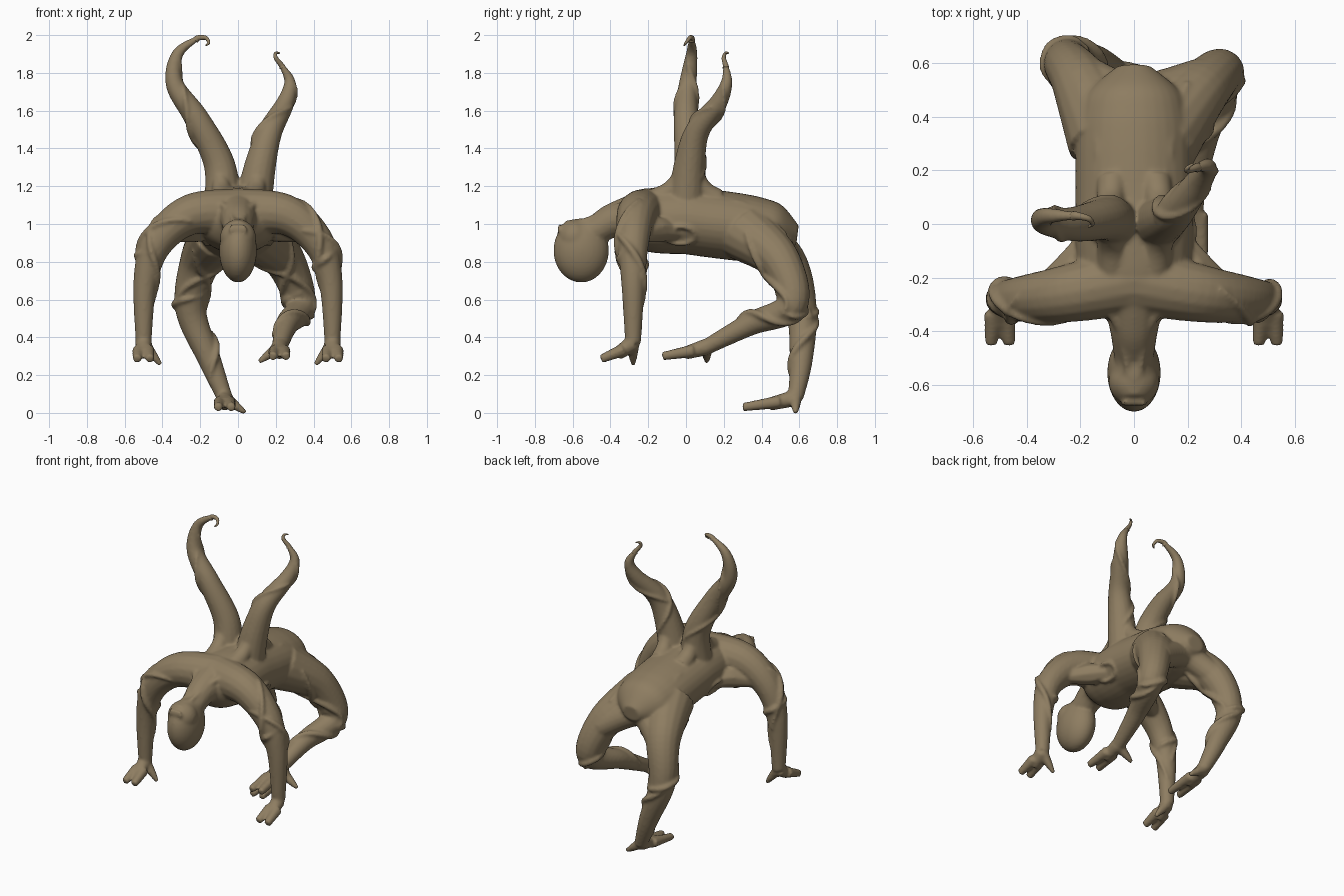
import bpy, bmesh, math
from mathutils import Vector

if "Cube" in bpy.data.objects:
    bpy.data.objects.remove(bpy.data.objects["Cube"], do_unlink=True)

skin = bpy.data.materials.new("olive brown skin")
skin.use_nodes = True
skin.diffuse_color = (0.27, 0.205, 0.12, 1)
shader = skin.node_tree.nodes["Principled BSDF"]
shader.inputs["Base Color"].default_value = skin.diffuse_color


def spline(points, steps=8):
    """Smooth path through points; every value of a point is interpolated."""
    padded = [points[0], *points, points[-1]]
    path = []
    for before, start, end, after in zip(padded, padded[1:], padded[2:], padded[3:]):
        for i in range(steps):
            t = i / steps
            path.append([start_v + t * (end_v - before_v) / 2
                         + t * t * (before_v - 2.5 * start_v + 2 * end_v - after_v / 2)
                         + t ** 3 * (after_v - before_v + 3 * (start_v - end_v)) / 2
                         for before_v, start_v, end_v, after_v
                         in zip(before, start, end, after)])
    return path + [list(points[-1])]


def frames(path):
    """Position, two cross directions and the radii along a path."""
    across = Vector((1, 0, 0))
    for i, point in enumerate(path):
        previous, following = path[max(i - 1, 0)], path[min(i + 1, len(path) - 1)]
        along = (Vector(following[:3]) - Vector(previous[:3])).normalized()
        if abs(across.dot(along)) > 0.95:
            across = along.orthogonal()
        across = (across - along * across.dot(along)).normalized()
        yield Vector(point[:3]), across, along.cross(across), point[3:]


def around(centre, across, upward, angle, width, height):
    return centre + across * math.cos(angle) * width + upward * math.sin(angle) * height


def tube(bm, points, sides=16):
    """Skin a path; each point holds a position and one or two radii."""
    rings = []
    for centre, across, upward, radii in frames(spline(points)):
        rings.append([bm.verts.new(around(centre, across, upward, math.tau * k / sides,
                                          radii[0], radii[-1])) for k in range(sides)])
    for lower, upper in zip(rings, rings[1:]):
        for k in range(sides):
            n = (k + 1) % sides
            bm.faces.new((lower[k], lower[n], upper[n], upper[k]))
    bm.faces.new(rings[0][::-1])
    bm.faces.new(rings[-1])


def taper(positions, start, end, power=1.0):
    """Give a list of positions a radius that shrinks by rule."""
    last = len(positions) - 1
    return [(*p, start + (end - start) * (i / last) ** power)
            for i, p in enumerate(positions)]


def cord(bm, positions, thickness):
    """A sinew that is thickest in the middle."""
    last = len(positions) - 1
    tube(bm, [(*p, thickness * (0.4 + 0.6 * math.sin(math.pi * i / last)))
              for i, p in enumerate(positions)], sides=8)


def coil(bm, limb, start, end, turns, phase, thickness=0.02):
    """A sinew wound over the surface of a limb, between two fractions of it."""
    path = list(frames(spline(limb)))
    path = path[int(start * len(path)):int(end * len(path))]
    cord(bm, [around(centre, across, upward, phase + math.tau * turns * i / len(path),
                     radii[0], radii[-1])
              for i, (centre, across, upward, radii) in enumerate(path)], thickness)


def ball(bm, centre, size):
    made = bmesh.ops.create_uvsphere(bm, u_segments=28, v_segments=18, radius=1)["verts"]
    bmesh.ops.scale(bm, vec=size, verts=made)
    bmesh.ops.translate(bm, vec=centre, verts=made)


def extremity(bm, wrist, reach, drop, inward):
    """A palm or sole with two blunt digits and one pointed inward spur."""
    wrist = Vector(wrist)
    knuckle = wrist + Vector((0, -reach / 2, -drop * 0.7))
    tube(bm, taper([wrist, wrist.lerp(knuckle, 0.5), knuckle], 0.045, 0.035))
    for side in (-1, 1):
        tip = wrist + Vector((side * 0.035, -reach, -drop))
        base = wrist.lerp(knuckle, 0.6) + Vector((side * 0.025, 0, 0))
        tube(bm, taper([base, base.lerp(tip, 0.5), tip], 0.034, 0.023))
    spur = wrist + Vector((inward, 0, -drop - 0.03))
    tube(bm, taper([wrist, wrist.lerp(spur, 0.6), spur], 0.035, 0.012))


def finish(name, bm):
    bmesh.ops.recalc_face_normals(bm, faces=bm.faces)
    mesh = bpy.data.meshes.new(name)
    bm.to_mesh(mesh)
    bm.free()
    mesh.materials.append(skin)
    mesh.shade_smooth()
    part = bpy.data.objects.new(name, mesh)
    bpy.context.collection.objects.link(part)
    return part


bm = bmesh.new()

# Torso as a blunt barrel that sinks towards the hips
torso = []
for i in range(11):
    s = (i - 5) / 5.1
    fullness = math.sqrt(1 - s ** 4)
    y = 0.1 + s / 2
    torso.append((0, y, 1.02 - 0.13 * max(y, 0), 0.22 * fullness, 0.18 * fullness))
tube(bm, torso, sides=32)

# Neck, hanging head and its brow creases
tube(bm, taper([(0, -0.2, 1.05), (0, -0.38, 1.02), (0, -0.5, 0.96), (0, -0.64, 0.96)],
               0.14, 0.06, power=0.5))
ball(bm, (0, -0.555, 0.86), (0.1, 0.147, 0.17))
ball(bm, (0, -0.59, 0.93), (0.095, 0.09, 0.095))
for i in range(-2, 3):
    cord(bm, [(i * 0.018, -0.67, z) for z in (0.95, 0.97, 1)], 0.012)

# Arms meeting across the shoulders, hands, webs, flank hollows and back ridges
for side in (-1, 1):
    arm = taper([(0, -0.21, 1.06), (side * 0.25, -0.26, 1.05), (side * 0.42, -0.28, 0.91),
                 (side * 0.49, -0.28, 0.7), (side * 0.5, -0.28, 0.37)], 0.13, 0.042)
    tube(bm, arm)
    coil(bm, arm, 0.3, 0.8, 0.6, 0.5)
    coil(bm, arm, 0.4, 0.9, -0.7, 2.5)
    coil(bm, arm, 0.6, 0.75, 1, 1)
    extremity(bm, arm[-1][:3], 0.17, 0.085, side * -0.09)
    cord(bm, [(side * 0.38, -0.25, 0.93), (side * 0.22, -0.15, 0.97), (side * 0.15, 0, 0.95)], 0.07)
    cord(bm, [(side * 0.02, -0.6, 1), (side * 0.05, -0.4, 1.07), (side * 0.15, -0.25, 1.16)], 0.02)
    hollow = Vector((side * 0.195, -0.03, 0.94))
    tube(bm, [(*around(hollow, Vector((0, 1, 0)), Vector((side * 0.6, 0, 1)),
                       math.tau * k / 10, 0.08, 0.045), 0.014) for k in range(11)], sides=8)
    cord(bm, [(side * 0.15, 0.1, 1.1), (side * 0.13, 0.3, 1.1), (side * 0.2, 0.53, 0.95)], 0.025)

# Standing leg and raised leg with their feet, joined by skin behind the hips
standing = [(-0.1, 0.32, 0.95), (-0.2, 0.53, 0.8), (-0.25, 0.61, 0.55),
            (-0.15, 0.61, 0.28), (-0.07, 0.58, 0.08)]
raised = [(0.1, 0.32, 0.95), (0.25, 0.5, 0.8), (0.33, 0.56, 0.57),
          (0.26, 0.34, 0.47), (0.22, 0.11, 0.35)]
for joints, reach, inward in ((standing, 0.28, 0.11), (raised, 0.235, -0.11)):
    leg = taper(joints, 0.155, 0.042, power=0.65)
    tube(bm, leg)
    for start, end, turns, phase in ((0.1, 0.5, 0.5, 0), (0.1, 0.6, -0.5, 2.5),
                                     (0.4, 0.6, 1, 1), (0.5, 0.9, 0.9, 4)):
        coil(bm, leg, start, end, turns, phase)
    extremity(bm, joints[-1], reach, 0.05, inward)
tube(bm, [(*p, 0.08) for p in ((-0.2, 0.56, 0.78), (0, 0.48, 0.9), (0.25, 0.54, 0.78))])

# Tentacles with wound sinews and roots flaring along the spine
tall = [(-0.08, 0, 1.1), (-0.1, 0.02, 1.32), (-0.22, 0, 1.56),
        (-0.335, 0.01, 1.74), (-0.32, 0.03, 1.9), (-0.21, 0.03, 1.985)]
short = [(0.08, 0, 1.1), (0.12, 0.02, 1.32), (0.17, 0.06, 1.49),
         (0.25, 0.17, 1.64), (0.275, 0.215, 1.75), (0.23, 0.21, 1.84)]
for joints in (tall, short):
    tentacle = taper(joints, 0.1, 0.014)
    tube(bm, tentacle)
    coil(bm, tentacle, 0.15, 0.6, 0.8, 1, thickness=0.016)
    coil(bm, tentacle, 0.3, 0.8, -0.7, 3.5, thickness=0.014)
    foot, top = Vector(joints[0]), Vector(joints[1])
    for y in (-0.16, 0.16):
        root = foot + Vector((0, y, 0.03))
        tube(bm, taper([root, foot.lerp(top, 0.4) + Vector((0, y / 2, 0)), top], 0.06, 0.04))

# Blend everything into one continuous skin
body = finish("body", bm)
blend = body.modifiers.new("blend", "REMESH")
blend.mode = "VOXEL"
blend.voxel_size = 0.009
blend.use_smooth_shade = True
soften = body.modifiers.new("soften", "SMOOTH")
soften.iterations = 7

# Thin hooks that curl at the tentacle ends
for name, joints, curl in (
        ("tall_tentacle_hook", tall, [(0.04, -0.01, 0), (0.055, -0.03, -0.025), (0.04, -0.04, -0.04)]),
        ("short_tentacle_hook", short, [(-0.03, -0.01, 0.04), (-0.03, 0, 0.065), (-0.01, 0.015, 0.065)])):
    bm = bmesh.new()
    start, end = Vector(joints[-2]), Vector(joints[-1])
    path = [end.lerp(start, 0.15), end, *(end + Vector(offset) for offset in curl)]
    tube(bm, taper(path, 0.018, 0.004))
    finish(name, bm)
